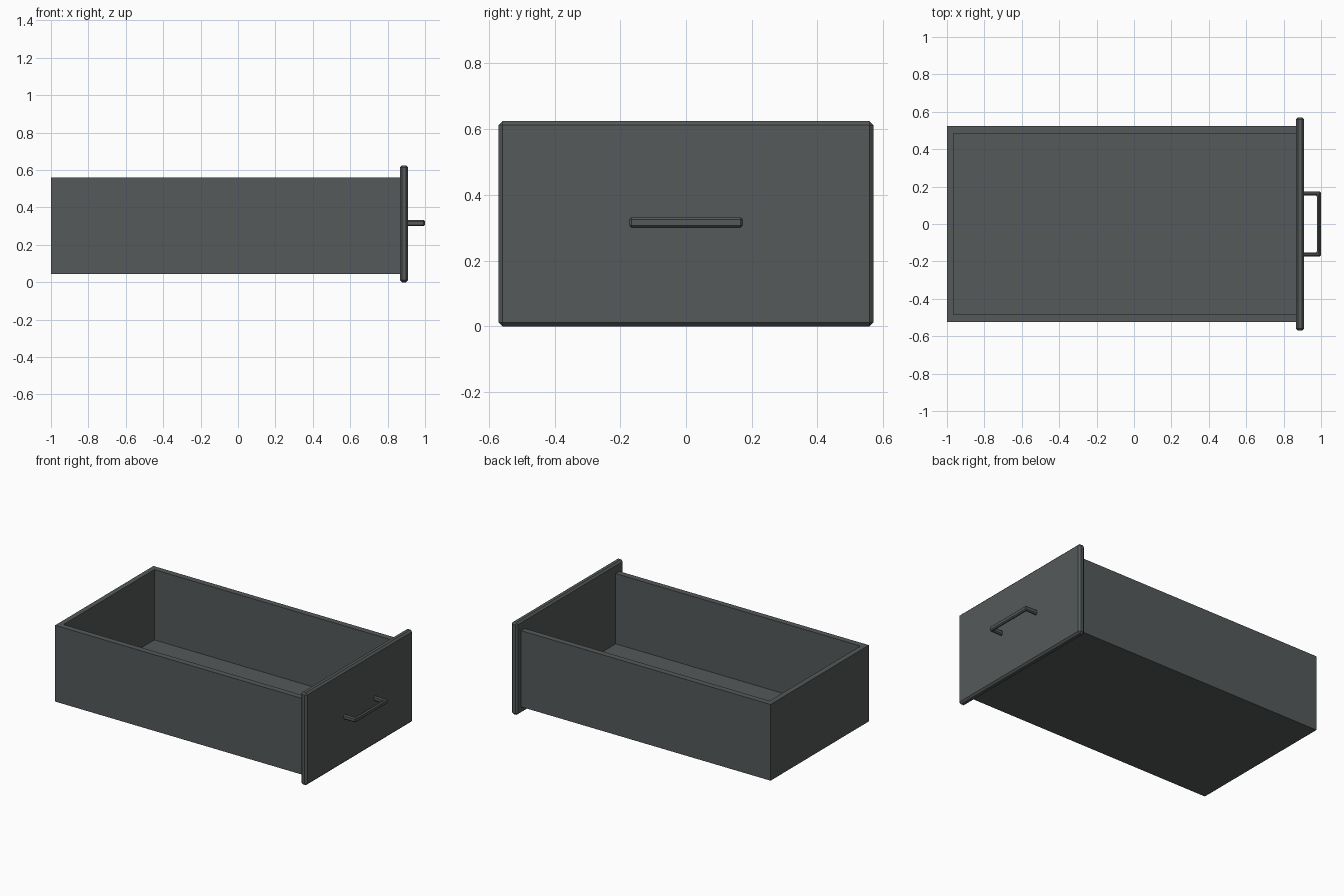
import bpy, bmesh

if "Cube" in bpy.data.objects:
    bpy.data.objects.remove(bpy.data.objects["Cube"])

grey = bpy.data.materials.new("dark_grey")
grey.diffuse_color = (0.09, 0.1, 0.1, 1)
grey.use_nodes = True
grey.node_tree.nodes["Principled BSDF"].inputs["Base Color"].default_value = grey.diffuse_color


def prism(name, outline, z0, z1, bevel=0):
    """Extrude a flat outline upward, optionally chamfering the sharp edges."""
    bm = bmesh.new()
    face = bm.faces.new([bm.verts.new((x, y, z0)) for x, y in outline])
    top = bmesh.ops.extrude_face_region(bm, geom=[face])["geom"]
    bmesh.ops.translate(bm, vec=(0, 0, z1 - z0),
                        verts=[v for v in top if isinstance(v, bmesh.types.BMVert)])
    bmesh.ops.recalc_face_normals(bm, faces=bm.faces)
    if bevel:
        bmesh.ops.bevel(bm, geom=bm.edges[:], offset=bevel, segments=1,
                        affect='EDGES', clamp_overlap=True)
    mesh = bpy.data.meshes.new(name)
    bm.to_mesh(mesh)
    bm.free()
    mesh.materials.append(grey)
    obj = bpy.data.objects.new(name, mesh)
    bpy.context.collection.objects.link(obj)
    return obj


def rect(x0, x1, y):
    return [(x0, -y), (x1, -y), (x1, y), (x0, y)]


def bracket(xa, xb, y, xc, yi):
    """U outline: open end at xa, outer back at xb, inner back at xc."""
    return [(xa, -y), (xb, -y), (xb, y), (xa, y),
            (xa, yi), (xc, yi), (xc, -yi), (xa, -yi)]


# Box: two sides and back in one piece, with a floor between them
prism("drawer_walls", bracket(0.868, -1.0, 0.525, -0.965, 0.485), 0.045, 0.56)
prism("drawer_floor", rect(-0.965, 0.868, 0.485), 0.045, 0.085)

# Chamfered front panel
prism("front_panel", rect(0.865, 0.91, 0.57), 0.0, 0.625, 0.012)

# Bar handle, legs sunk slightly into the panel
prism("handle", bracket(0.90, 1.0, 0.173, 0.979, 0.152), 0.3, 0.332, 0.007)
